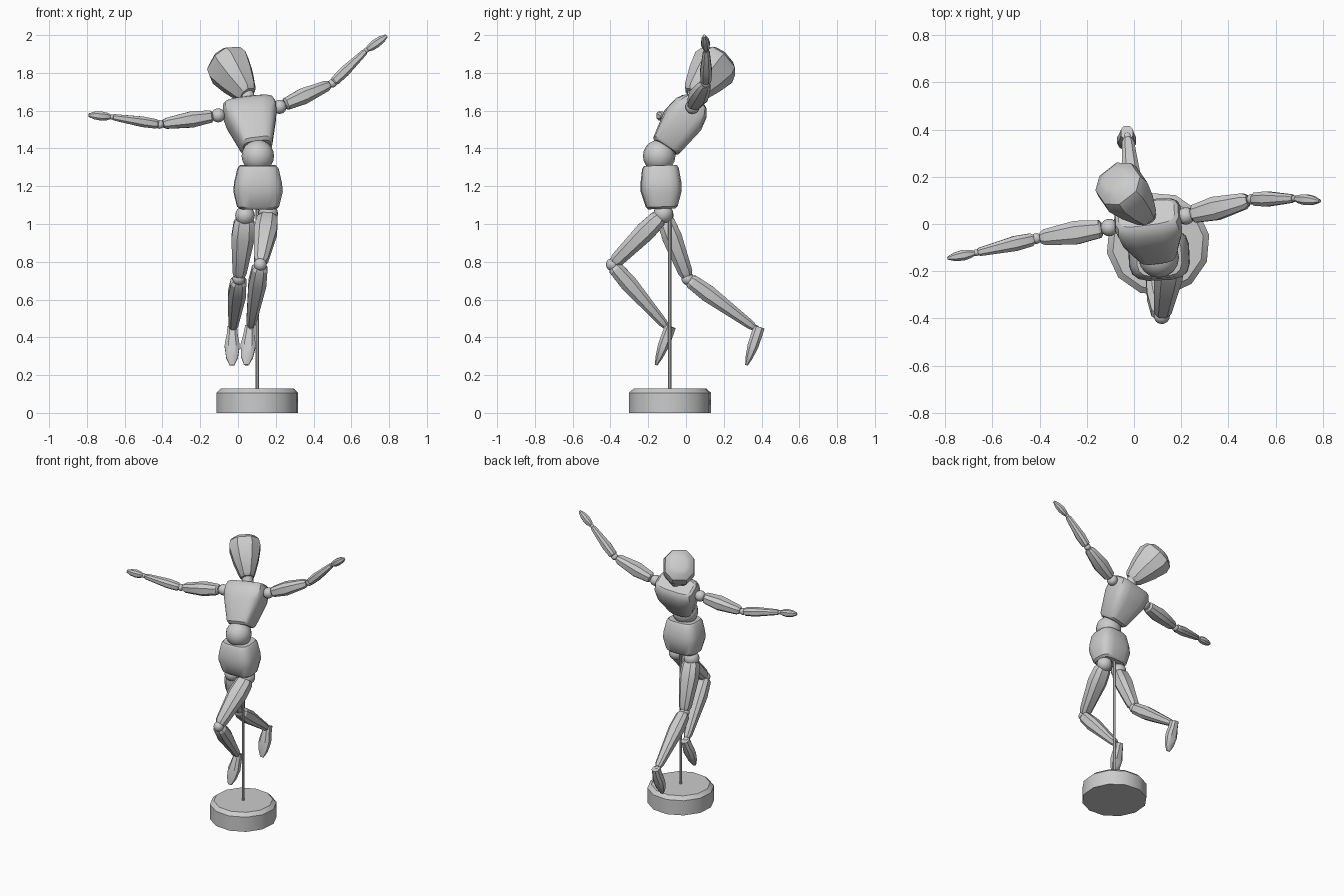
import bpy, bmesh, math
from mathutils import Vector


def loft(name, p0, p1, side, stations, n=8, e=2.6):
    """Tapered body along p0-p1; stations are (t, width, depth), side is the width direction."""
    p0, p1 = Vector(p0), Vector(p1)
    axis = (p1 - p0).normalized()
    u = Vector(side)
    u = (u - axis * u.dot(axis)).normalized()
    v = axis.cross(u)
    prof = []
    for i in range(n):
        a = 2 * math.pi * (i + 0.5) / n
        c, s = math.cos(a), math.sin(a)
        prof.append((math.copysign(abs(c) ** (2 / e), c), math.copysign(abs(s) ** (2 / e), s)))
    m = max(abs(c) for c, s in prof)
    bm = bmesh.new()
    rings = []
    for t, w, d in stations:
        q = p0.lerp(p1, t)
        rings.append([bm.verts.new(q + u * (c / m * w / 2) + v * (s / m * d / 2)) for c, s in prof])
    for a, b in zip(rings, rings[1:]):
        for i in range(n):
            j = (i + 1) % n
            bm.faces.new((a[i], a[j], b[j], b[i]))
    bm.faces.new(rings[0][::-1])
    bm.faces.new(rings[-1])
    bmesh.ops.recalc_face_normals(bm, faces=bm.faces)
    me = bpy.data.meshes.new(name)
    bm.to_mesh(me)
    bm.free()
    ob = bpy.data.objects.new(name, me)
    bpy.context.collection.objects.link(ob)
    return ob


def ball(name, p, r):
    bpy.ops.mesh.primitive_uv_sphere_add(segments=16, ring_count=10, radius=r, location=p)
    bpy.context.object.name = name


# Stand: twelve-sided base with chamfered top, and rod
BX, BY = 0.102, -0.085
yaw = math.radians(-5)
loft("base", (BX, BY, 0), (BX, BY, 0.13), (math.cos(yaw), math.sin(yaw), 0),
     [(0, 0.425, 0.425), (0.82, 0.425, 0.425), (1, 0.375, 0.375)], n=12, e=2)
loft("rod", (BX, BY, 0.12), (BX, BY, 1.1), (1, 0, 0), [(0, 0.018, 0.018), (1, 0.018, 0.018)], e=2)

# Torso
loft("pelvis", (0.106, -0.128, 1.08), (0.106, -0.136, 1.31), (1, 0.05, 0),
     [(0, 0.19, 0.14), (0.05, 0.22, 0.165), (0.4, 0.258, 0.212), (0.6, 0.25, 0.212),
      (0.93, 0.215, 0.19), (1, 0.19, 0.17)], n=16, e=3.5)
ball("abdomen", (0.105, -0.142, 1.36), 0.086)
loft("chest", (0.1, -0.11, 1.405), (0.052, 0.045, 1.645), (0.33, 0.05, 0.05),
     [(0, 0.145, 0.13), (0.05, 0.17, 0.16), (0.6, 0.265, 0.215), (0.85, 0.285, 0.19),
      (0.96, 0.27, 0.15), (1, 0.24, 0.12)], n=16, e=3.8)

# Neck and head
loft("neck", (0.065, 0.02, 1.62), (0.035, 0.06, 1.73), (1, 0, 0), [(0, 0.075, 0.075), (1, 0.07, 0.07)], n=12, e=2)
loft("head", (0.05, 0.035, 1.685), (-0.085, 0.19, 1.885), (0.82, 0.57, 0),
     [(0, 0.08, 0.09), (0.06, 0.1, 0.125), (0.4, 0.165, 0.19), (0.72, 0.205, 0.235),
      (0.88, 0.19, 0.21), (0.97, 0.14, 0.15), (1, 0.09, 0.1)], n=8, e=2.4)

# Arms: shoulder, elbow, wrist, fingertip
UPPER_ARM = [(0.1, 0.05, 0.05), (0.13, 0.075, 0.065), (0.45, 0.1, 0.086), (0.88, 0.068, 0.058), (0.94, 0.045, 0.04)]
FOREARM = [(0.03, 0.035, 0.035), (0.08, 0.055, 0.05), (0.35, 0.064, 0.056), (0.93, 0.036, 0.034), (0.97, 0.026, 0.026)]
HAND = [(0.03, 0.02, 0.022), (0.2, 0.035, 0.04), (0.45, 0.046, 0.048), (0.75, 0.036, 0.04), (1, 0.012, 0.018)]
arms = {
    "left": [(0.22, 0.034, 1.62), (0.5, 0.105, 1.745), (0.68, 0.108, 1.92), (0.787, 0.097, 1.996)],
    "right": [(-0.105, -0.015, 1.575), (-0.415, -0.062, 1.527), (-0.67, -0.122, 1.567), (-0.79, -0.145, 1.577)],
}
for side, (s, el, w, tip) in arms.items():
    ball(side + "_shoulder", s, 0.037)
    loft(side + "_upper_arm", s, el, (0, 1, 0), UPPER_ARM)
    ball(side + "_elbow", el, 0.023)
    loft(side + "_forearm", el, w, (0, 1, 0), FOREARM)
    ball(side + "_wrist", w, 0.014)
    loft(side + "_hand", w, tip, (0, 1, 0), HAND)

# Legs: hip, knee, ankle, heel, toe
THIGH = [(0.06, 0.085, 0.07), (0.11, 0.11, 0.092), (0.35, 0.122, 0.105), (0.9, 0.074, 0.076), (0.96, 0.055, 0.055)]
SHIN = [(0.02, 0.055, 0.055), (0.06, 0.082, 0.078), (0.3, 0.095, 0.09), (0.92, 0.052, 0.048), (0.97, 0.036, 0.036)]
FOOT = [(0, 0.05, 0.058), (0.2, 0.058, 0.06), (0.5, 0.08, 0.058), (0.8, 0.062, 0.038), (1, 0.025, 0.014)]
legs = {
    "left": [(0.16, -0.12, 1.055), (0.118, -0.39, 0.785), (0.066, -0.1, 0.452),
             (0.063, -0.082, 0.457), (0.044, -0.158, 0.254)],
    "right": [(0.037, -0.118, 1.045), (0.005, 0.01, 0.71), (-0.028, 0.37, 0.445),
              (-0.03, 0.388, 0.455), (-0.032, 0.32, 0.252)],
}
for side, (h, k, a, heel, toe) in legs.items():
    ball(side + "_hip", h, 0.052)
    loft(side + "_thigh", h, k, (1, 0, 0), THIGH)
    ball(side + "_knee", k, 0.034)
    loft(side + "_shin", k, a, (1, 0, 0), SHIN)
    ball(side + "_ankle", a, 0.02)
    loft(side + "_foot", heel, toe, (1, 0, 0), FOOT)

# Shading: smooth with sharp edges kept
bpy.ops.object.select_all(action='SELECT')
bpy.context.view_layer.objects.active = bpy.data.objects["chest"]
bpy.ops.object.shade_smooth_by_angle(angle=math.radians(32))
